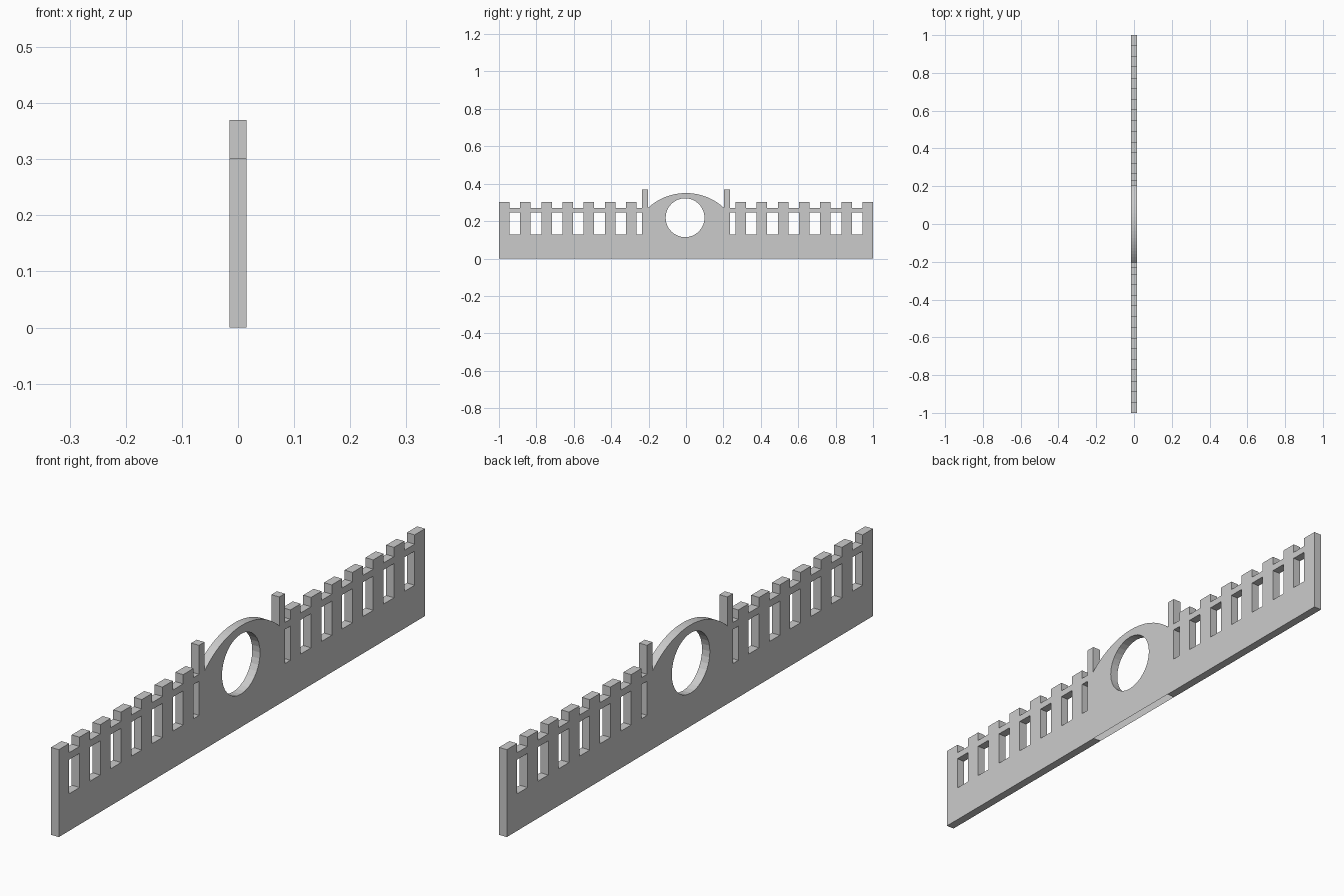
import bpy, bmesh, math
from mathutils import Vector

if "Cube" in bpy.data.objects:
    bpy.data.objects.remove(bpy.data.objects["Cube"])

HALF = 0.015              # half thickness of the wall
PITCH, TOOTH = 0.1132, 0.0565
N = 7                     # teeth per side
GAP_Z, TOOTH_Z, POST_Z = 0.27, 0.302, 0.37
WIN_LO, WIN_HI = 0.128, 0.246
POST_OUT, POST_IN = 0.234, 0.204
ARCH_TOP = 0.35

# One half of the skyline, from the outer end towards the centre (y positive)
half, windows = [], []
for i in range(N):
    outer = 1 - i * PITCH
    inner = outer - TOOTH
    nxt = outer - PITCH if i < N - 1 else POST_OUT
    half += [(outer, TOOTH_Z), (inner, TOOTH_Z), (inner, GAP_Z), (nxt, GAP_Z)]
    windows.append((nxt, inner))
half += [(POST_OUT, POST_Z), (POST_IN, POST_Z)]

# Central arch as a circular arc between the posts
sag = ARCH_TOP - GAP_Z
radius = (POST_IN ** 2 + sag ** 2) / (2 * sag)
span = math.asin(POST_IN / radius)
SEG = 24
arch = [(radius * math.sin(a), ARCH_TOP - radius + radius * math.cos(a))
        for a in (span - 2 * span * i / SEG for i in range(SEG + 1))]

outline = ([(-1, 0), (-0.2, 0), (0.2, 0), (1, 0)] + half + arch
           + [(-y, z) for y, z in reversed(half)])

# Window openings and the round opening
loops = [outline]
for a, b in windows:
    for s in (1, -1):
        loops.append([(s * a, WIN_LO), (s * b, WIN_LO), (s * b, WIN_HI), (s * a, WIN_HI)])
loops.append([(-0.005 + 0.104 * math.cos(t), 0.218 + 0.104 * math.sin(t))
              for t in (2 * math.pi * i / 32 for i in range(32))])

# Fill the profile and give it thickness
bm = bmesh.new()
edges = []
for loop in loops:
    vs = [bm.verts.new((-HALF, y, z)) for y, z in loop]
    edges += [bm.edges.new((v, vs[(i + 1) % len(vs)])) for i, v in enumerate(vs)]
bmesh.ops.triangle_fill(bm, edges=edges, use_beauty=True, normal=Vector((1, 0, 0)))
ext = bmesh.ops.extrude_face_region(bm, geom=bm.faces[:], use_keep_orig=True)
bmesh.ops.translate(bm, vec=(2 * HALF, 0, 0),
                    verts=[g for g in ext["geom"] if isinstance(g, bmesh.types.BMVert)])
bmesh.ops.recalc_face_normals(bm, faces=bm.faces[:])

# The underside is open below the arch
open_faces = [f for f in bm.faces if all(abs(v.co.z) < 1e-5 and abs(v.co.y) < 0.21 for v in f.verts)]
bmesh.ops.delete(bm, geom=open_faces, context='FACES_ONLY')

mesh = bpy.data.meshes.new("parapet_wall")
bm.to_mesh(mesh)
bm.free()
bpy.context.collection.objects.link(bpy.data.objects.new("parapet_wall", mesh))
